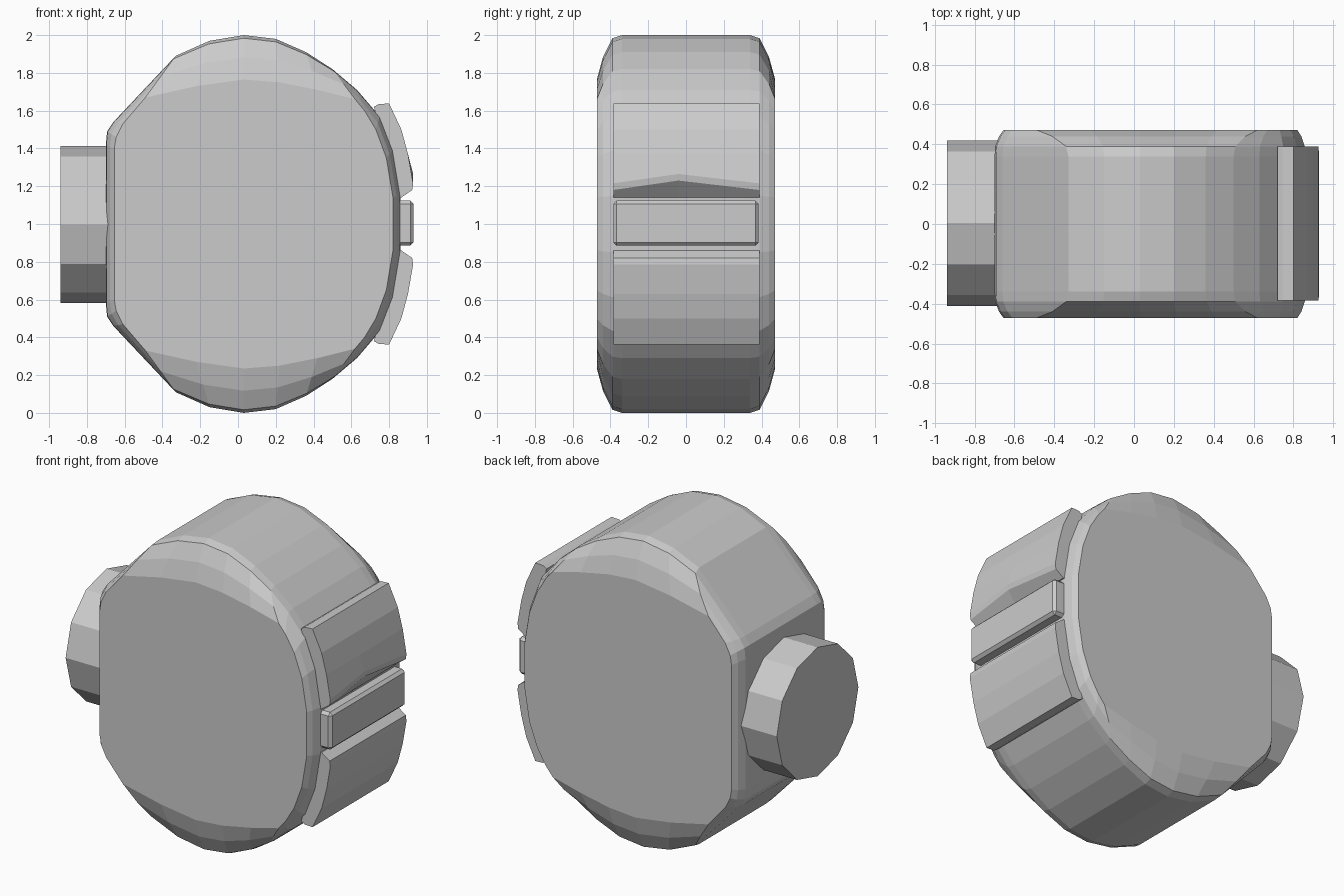
import bpy, bmesh, math

if "Cube" in bpy.data.objects:
    bpy.data.objects.remove(bpy.data.objects["Cube"])


def loft(name, rings):
    """Skin a list of equal-length point rings and cap both ends."""
    bm = bmesh.new()
    vr = [[bm.verts.new(p) for p in ring] for ring in rings]
    n = len(rings[0])
    for a, b in zip(vr, vr[1:]):
        for i in range(n):
            j = (i + 1) % n
            bm.faces.new((a[i], a[j], b[j], b[i]))
    bm.faces.new(vr[0])
    bm.faces.new(vr[-1])
    bmesh.ops.recalc_face_normals(bm, faces=bm.faces)
    me = bpy.data.meshes.new(name)
    bm.to_mesh(me)
    bm.free()
    ob = bpy.data.objects.new(name, me)
    bpy.context.collection.objects.link(ob)
    return ob


def bevel(ob, width):
    mod = ob.modifiers.new("edge_bevel", 'BEVEL')
    mod.width = width
    mod.segments = 1


def mirror_z(half):
    """Close an upper half outline by reflecting it about z = 1."""
    return half + [(x, 2 - z) for x, z in reversed(half)]


# Drum body: outer outline and the smaller face outline, upper halves
outer = mirror_z([(-.70, 1.42), (-.693, 1.49), (-.66, 1.54), (-.33, 1.89), (-.15, 1.97),
                  (.03, 2.0), (.2, 1.98), (.36, 1.91), (.5, 1.82), (.63, 1.71),
                  (.75, 1.57), (.82, 1.39), (.86, 1.15)])
face = mirror_z([(-.655, 1.40), (-.645, 1.46), (-.61, 1.53), (-.49, 1.67), (-.22, 1.73),
                 (.03, 1.765), (.22, 1.75), (.42, 1.71), (.62, 1.66), (.67, 1.60),
                 (.73, 1.50), (.785, 1.35), (.82, 1.14)])
steps = [(.34, 0), (.39, .07), (.44, .5), (.472, 1)]
sections = [(-y, t) for y, t in reversed(steps)] + steps
loft("drum_body", [[(a[0] + (b[0] - a[0]) * t, y, a[1] + (b[1] - a[1]) * t)
                    for a, b in zip(outer, face)] for y, t in sections])

# Round peg on the left side
circle = [(.415 * math.sin(i * math.pi / 6), .415 * math.cos(i * math.pi / 6))
          for i in range(12)]
loft("side_peg", [[(x, .004 + cy, .997 + cz) for cy, cz in circle] for x in (-.94, -.66)])


# Curved pads on the right side; the upper one is notched in the middle
def pad(name, side, notch):
    rings = []
    for y, lift in ((-.385, 0), (-.04, notch), (.39, 0)):
        prof = [(.72, .62), (.745, .635), (.80, .638), (.865, .50), (.90, .37),
                (.927, .215 + lift), (.922, .18 + lift), (.865, .14),
                (.82, .14), (.78, .38)]
        rings.append([(x, y, 1 + side * z) for x, z in prof])
    loft(name, rings)


pad("upper_pad", 1, .05)
pad("lower_pad", -1, 0)

# Narrow bar between the pads
bar = loft("centre_bar", [[(x, y, z) for x, z in ((.82, .885), (.93, .885), (.93, 1.125), (.82, 1.125))]
                          for y in (-.385, .385)])
bevel(bar, .018)
